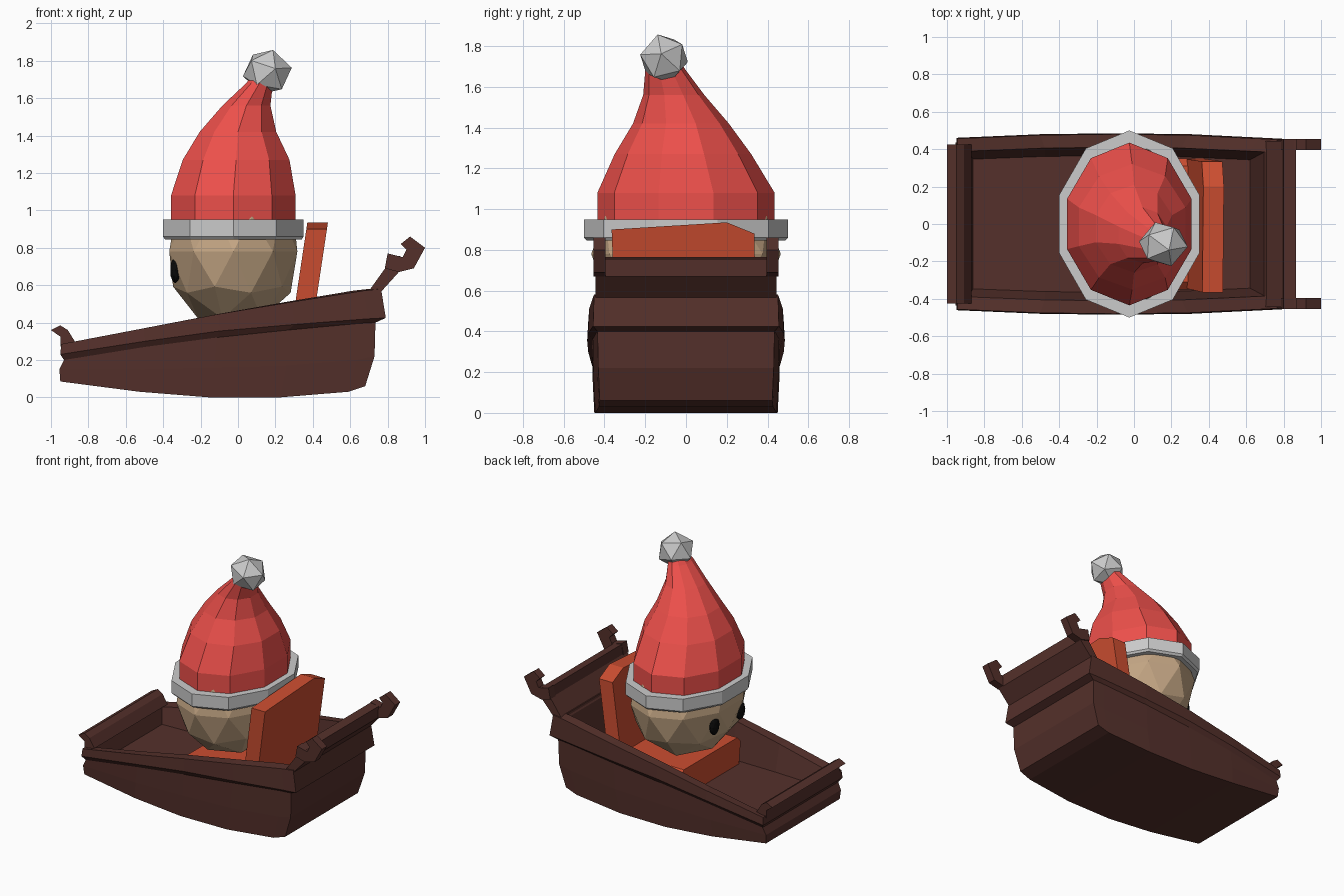
import bpy, bmesh, math

if "Cube" in bpy.data.objects:
    bpy.data.objects.remove(bpy.data.objects["Cube"])


def material(name, rgb):
    m = bpy.data.materials.new(name)
    m.diffuse_color = (*rgb, 1)
    m.use_nodes = True
    m.node_tree.nodes["Principled BSDF"].inputs["Base Color"].default_value = m.diffuse_color
    return m


WOOD = material("dark_wood", (0.09, 0.03, 0.024))
RED = material("hat_red", (0.85, 0.08, 0.07))
SEAT = material("seat_orange", (0.6, 0.075, 0.03))
SKIN = material("skin", (0.55, 0.38, 0.23))
BLACK = material("black", (0.003, 0.003, 0.003))


def finish(name, bm, mat=None):
    bmesh.ops.recalc_face_normals(bm, faces=bm.faces)
    me = bpy.data.meshes.new(name)
    bm.to_mesh(me)
    bm.free()
    ob = bpy.data.objects.new(name, me)
    bpy.context.collection.objects.link(ob)
    if mat:
        me.materials.append(mat)
    return ob


def loft(name, rings, mat=None, strip=False):
    """Skin a stack of closed rings; strip caps the ends with crosswise quads."""
    bm = bmesh.new()
    vs = [[bm.verts.new(p) for p in r] for r in rings]
    n = len(rings[0])
    for a, b in zip(vs, vs[1:]):
        for i in range(n):
            j = (i + 1) % n
            bm.faces.new((a[i], a[j], b[j], b[i]))
    for r in (vs[0], vs[-1]):
        if strip:
            for i in range(n // 2 - 1):
                bm.faces.new((r[i], r[i + 1], r[n - 2 - i], r[n - 1 - i]))
        else:
            bm.faces.new(r)
    return finish(name, bm, mat)


def prism(name, profile, y0, y1, mat):
    return loft(name, [[(x, y, z) for x, z in profile] for y in (y0, y1)], mat)


def oval(cx, cy, rx, ry, z, n=10):
    return [(cx + rx * math.cos(a), cy + ry * math.sin(a), z)
            for a in (math.radians(18) + i * math.tau / n for i in range(n))]


def ball(name, loc, scale, subdiv, mat=None, rot=0):
    bm = bmesh.new()
    bmesh.ops.create_icosphere(bm, subdivisions=subdiv, radius=1)
    ob = finish(name, bm, mat)
    ob.location, ob.scale, ob.rotation_euler = loc, scale, (rot, rot, 0)
    return ob


# Hull: horizontal loops from the keel, up over the rail, down to the floor
T = (0, 0.26, 0.49, 0.72, 0.945, 1)
BULGE = (0.95, 0.99, 1, 0.99, 0.95, 0.94)
TOP = (0.285, 0.37, 0.445, 0.51, 0.57, 0.58)
levels = [
    (-0.95, 0.68, 0.450, (0.085, 0.03, 0, 0, 0.03, 0.06)),
    (-0.955, 0.73, 0.458, (0.15, 0.15, 0.16, 0.17, 0.2, 0.22)),
    (-0.93, 0.735, 0.462, (0.2, 0.27, 0.32, 0.36, 0.395, 0.4)),
    (-0.95, 0.79, 0.485, (0.23, 0.30, 0.355, 0.39, 0.42, 0.425)),
    (-0.945, 0.765, 0.480, TOP),
    (-0.89, 0.70, 0.410, TOP),
    (-0.86, 0.62, 0.365, (0.18,) * 6),
]
rings = []
for x0, x1, w, zs in levels:
    side = [(x0 + (x1 - x0) * t, w * b, z) for t, b, z in zip(T, BULGE, zs)]
    rings.append(side + [(x, -y, z) for x, y, z in reversed(side)])
loft("hull", rings, WOOD, strip=True)

# Curled bow lip, raised stern board and the two stern hooks
prism("bow_lip", [(-0.95, 0.27), (-0.95, 0.325), (-1.0, 0.36), (-0.95, 0.385),
                  (-0.91, 0.36), (-0.87, 0.295)], -0.425, 0.425, WOOD)
prism("stern_board", [(0.69, 0.555), (0.79, 0.695), (0.80, 0.765), (0.865, 0.755),
                      (0.86, 0.67), (0.765, 0.565)], -0.445, 0.445, WOOD)
hook = [(0.785, 0.69), (0.80, 0.77), (0.88, 0.75), (0.90, 0.79), (0.87, 0.82),
        (0.92, 0.86), (1.0, 0.80), (0.94, 0.69), (0.86, 0.67)]
for side, s in (("left", 1), ("right", -1)):
    prism(f"stern_hook_{side}", hook, s * 0.395, s * 0.455, WOOD)

# Seat: leaning back rest and a low cushion
back = [(-0.34, 0.2), (-0.365, 0.9), (0.2, 0.935), (0.335, 0.88), (0.35, 0.2)]
loft("seat_back", [[(x + 0.15 * (z - 0.53), y, z) for y, z in back]
                   for x in (0.31, 0.42)], SEAT)
loft("seat_cushion", [[(0.33, -w, z), (0.33, w, z), (-0.2, w, z), (-0.2, -w, z)]
                      for w, z in ((0.33, 0.18), (0.35, 0.34), (0.31, 0.38))], SEAT)

# Head and eyes
ball("head", (-0.025, 0, 0.78), (0.36, 0.465, 0.42), 2, SKIN)
for side, s in (("left", 1), ("right", -1)):
    ball(f"eye_{side}", (-0.335, s * 0.15, 0.68), (0.028, 0.045, 0.07), 2, BLACK)

# Hat: brim, drooping cone and pompom
loft("hat_brim", [oval(-0.025, 0, 0.385, 0.485, 0.845),
                  oval(-0.025, 0, 0.395, 0.5, 0.86),
                  oval(-0.025, 0, 0.395, 0.5, 0.95)])
hat = [(-0.025, 0, 0.35, 0.435, 0.94), (-0.025, 0, 0.35, 0.435, 1.08),
       (-0.01, -0.015, 0.30, 0.335, 1.27), (0.0, -0.025, 0.215, 0.235, 1.42),
       (0.045, -0.06, 0.135, 0.15, 1.56), (0.115, -0.1, 0.075, 0.1, 1.68),
       (0.14, -0.1, 0.05, 0.06, 1.74)]
loft("hat_cone", [oval(*r) for r in hat], RED)
ball("hat_pompom", (0.157, -0.108, 1.74), (0.135, 0.125, 0.125), 1, rot=0.25)
